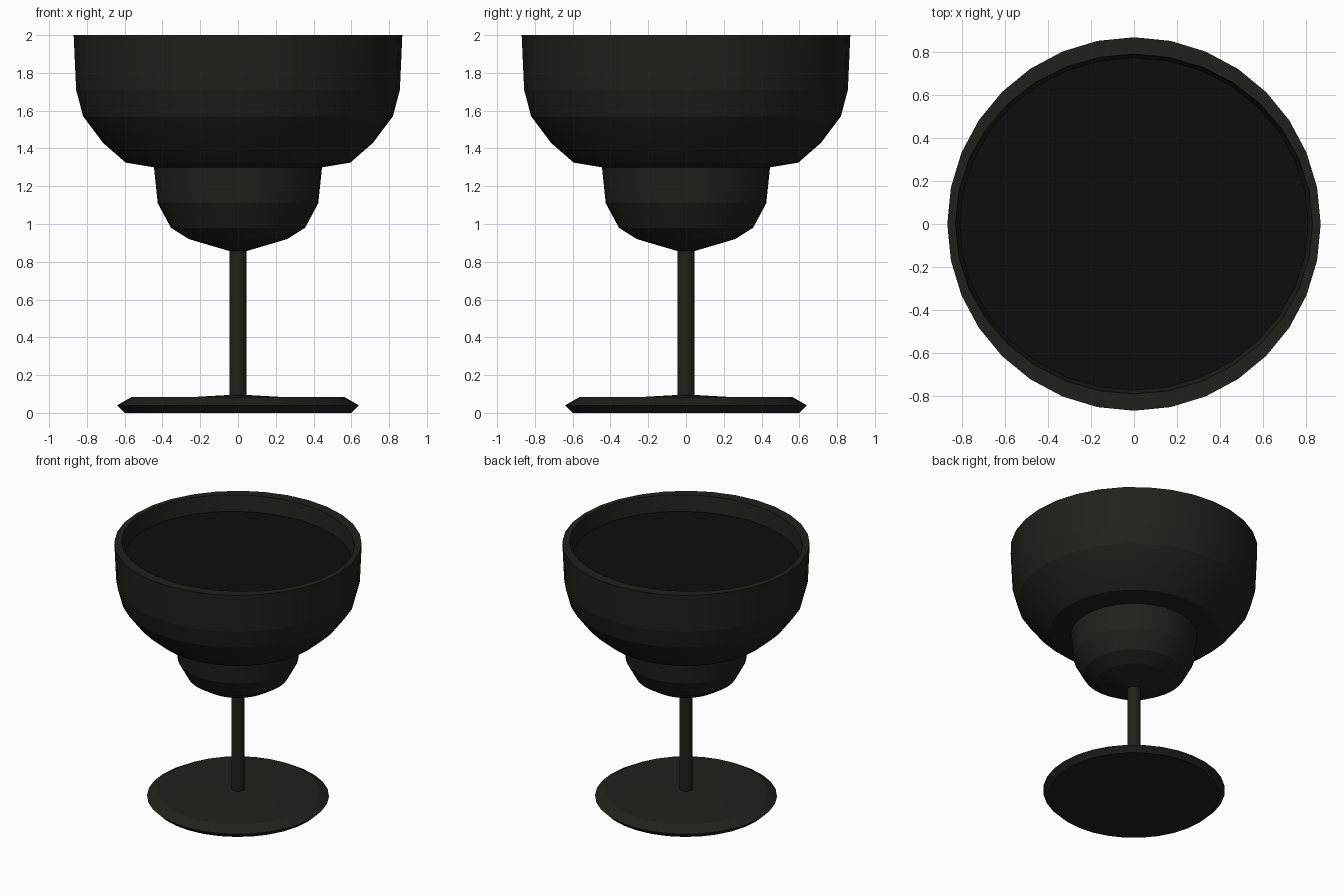
import bpy, math

if "Cube" in bpy.data.objects:
    bpy.data.objects.remove(bpy.data.objects["Cube"])

SIDES = 32


def material(name, color):
    m = bpy.data.materials.new(name)
    m.diffuse_color = (*color, 1)
    m.use_nodes = True
    m.node_tree.nodes["Principled BSDF"].inputs["Base Color"].default_value = m.diffuse_color
    return m


def lathe(name, rings, mat, cap_start=False, cap_end=False):
    """Skin a stack of rings (radius_x, radius_y, z), listed outside going up."""
    verts, faces = [], []
    for rx, ry, z in rings:
        for i in range(SIDES):
            a = 2 * math.pi * i / SIDES
            verts.append((rx * math.cos(a), ry * math.sin(a), z))
    for r in range(len(rings) - 1):
        for i in range(SIDES):
            j = (i + 1) % SIDES
            a, b = r * SIDES, (r + 1) * SIDES
            faces.append((a + i, a + j, b + j, b + i))
    if cap_start:
        faces.append(tuple(reversed(range(SIDES))))
    if cap_end:
        faces.append(tuple(range(len(verts) - SIDES, len(verts))))
    mesh = bpy.data.meshes.new(name)
    mesh.from_pydata(verts, [], faces)
    mesh.materials.append(mat)
    ob = bpy.data.objects.new(name, mesh)
    bpy.context.collection.objects.link(ob)
    # round around the axis, crisp horizontal bands
    bpy.ops.object.select_all(action='DESELECT')
    ob.select_set(True)
    bpy.context.view_layer.objects.active = ob
    bpy.ops.object.shade_smooth_by_angle(angle=math.radians(12))
    return ob


def round_rings(profile):
    return [(r, r, z) for r, z in profile]


glass = material("dark_glass", (0.0144, 0.0155, 0.0105))
drink = material("dark_drink", (0.004, 0.004, 0.004))

# foot and stem
foot = [(0.60, 0.0), (0.64, 0.04), (0.565, 0.083), (0.22, 0.085), (0.046, 0.095)]
stem = [(0.046, 0.095), (0.046, 0.86)]
lathe("foot", round_rings(foot), glass, cap_start=True)
lathe("stem", round_rings(stem), glass)

# stepped bowl, with a slightly oval inner rim wall
bowl = [(0.046, 0.857), (0.26, 0.92), (0.355, 0.98), (0.425, 1.11),
        (0.445, 1.30), (0.595, 1.325), (0.715, 1.43), (0.82, 1.57),
        (0.857, 1.71), (0.87, 2.0)]
inner = [(0.832, 0.792, 2.0), (0.812, 0.774, 1.88)]
lathe("bowl", round_rings(bowl) + inner, glass)

# liquid surface
lathe("liquid", [inner[-1]], drink, cap_end=True)
